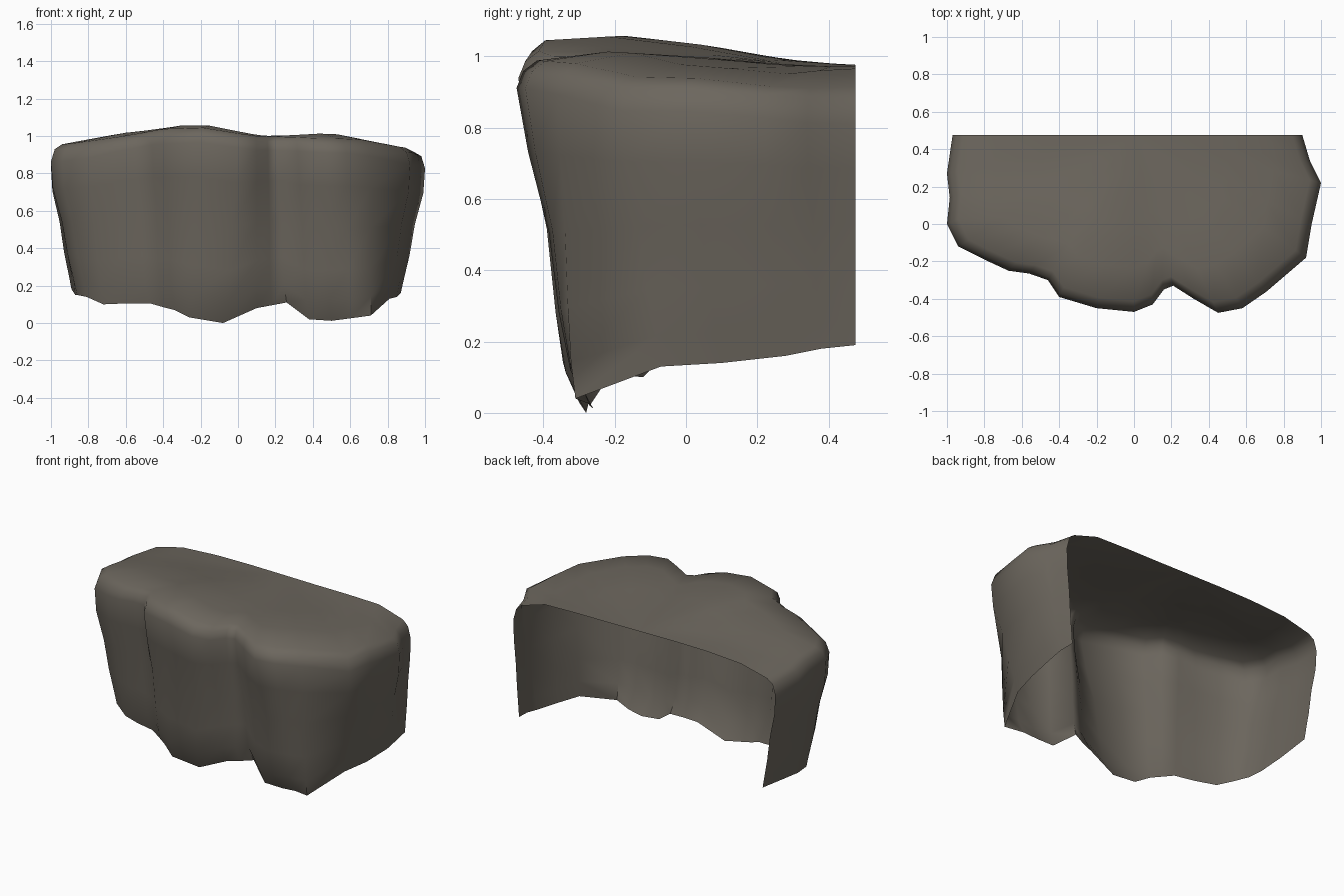
import bpy, bmesh, math

if "Cube" in bpy.data.objects:
    bpy.data.objects.remove(bpy.data.objects["Cube"])

# Plan stations, back-left -> front -> back-right:
# shoulder x, y | lower edge x, y, z
STATIONS = [
    (-.97, .475, -.88, .475, .20), (-1.0, .27, -.89, .25, .18),
    (-.985, .14, -.87, .10, .15), (-1.0, .0, -.86, .0, .15),
    (-.94, -.12, -.81, -.08, .14), (-.80, -.19, -.72, -.12, .10),
    (-.67, -.25, -.60, -.17, .105), (-.56, -.265, -.47, -.20, .105),
    (-.46, -.30, -.40, -.23, .085), (-.40, -.39, -.34, -.26, .07),
    (-.20, -.45, -.26, -.30, .03), (.0, -.47, -.08, -.28, .0),
    (.10, -.43, .10, -.26, .08), (.16, -.35, .18, -.24, .095),
    (.21, -.33, .26, -.21, .11), (.32, -.40, .38, -.27, .02),
    (.45, -.475, .50, -.26, .012), (.58, -.45, .60, -.27, .025),
    (.71, -.36, .71, -.31, .04), (.92, -.18, .81, -.07, .13),
    (.95, .0, .85, .10, .14), (1.0, .22, .87, .28, .16),
    (.94, .34, .87, .38, .18), (.90, .475, .86, .475, .19),
]
BACK = .475
# Wall profile: (height fraction, outward fraction at front, at sides)
WALL = [(0, 0, 0), (.12, .3, .14), (.3, .45, .36), (.55, .58, .58),
        (.8, .85, .93), (1, 1, 1)]
# Top cap: (scale towards the middle of the back edge, drop below the top)
CAP = [(.98, .025), (.94, .0), (.75, .0), (.5, .0), (.25, .0), (0, .0)]


def ramp(v, a, b):
    t = min(1, max(0, (v - a) / (b - a)))
    return t * t * (3 - 2 * t)


def bump(x, y, cx, cy, rx, ry, h):
    return h * math.exp(-((x - cx) / rx) ** 2 - ((y - cy) / ry) ** 2)


def top_height(x, y):
    z = .97
    z += bump(x, y, -.23, -.22, .32, .42, .09)
    z += bump(x, y, .44, -.14, .24, .28, .045)
    z += bump(x, y, -.62, .02, .25, .2, .03)
    z -= .035 * ramp(x, .6, .95) + .02 * ramp(-x, .6, .95)
    # back corners dip
    z -= .04 * ramp(abs(x), .65, .95) * ramp(y, 0, .475)
    return z


def sideness(x):
    return ramp(abs(x), .6, .9)


# Rock ledge: open-backed, open-bottomed shell
bm = bmesh.new()
rings = []
for h, front, side in WALL:
    ring = []
    for tx, ty, bx, by, bz in STATIONS:
        k = sideness(tx)
        w = front + (side - front) * k
        zt = top_height(tx, ty) - .07 - .02 * k
        ring.append(bm.verts.new((bx + (tx - bx) * w, by + (ty - by) * w,
                                  bz + (zt - bz) * h)))
    rings.append(ring)
for s, drop in CAP:
    ring = []
    for tx, ty, *_ in STATIONS:
        x, y = tx * s, BACK + (ty - BACK) * s
        ring.append(bm.verts.new((x, y, top_height(x, y) - drop)))
    rings.append(ring)
for low, high in zip(rings, rings[1:]):
    for i in range(len(low) - 1):
        bm.faces.new((low[i], low[i + 1], high[i + 1], high[i]))
bmesh.ops.remove_doubles(bm, verts=bm.verts, dist=.0005)

mesh = bpy.data.meshes.new("rock_ledge")
bm.to_mesh(mesh)
bm.free()
rock = bpy.data.objects.new("rock_ledge", mesh)
bpy.context.collection.objects.link(rock)

# Brown-grey stone
stone = bpy.data.materials.new("brown_grey_stone")
stone.diffuse_color = (.15, .134, .111, 1)
stone.use_nodes = True
stone.node_tree.nodes["Principled BSDF"].inputs["Base Color"].default_value = stone.diffuse_color
mesh.materials.append(stone)

bpy.context.view_layer.objects.active = rock
rock.select_set(True)
bpy.ops.object.shade_smooth_by_angle(angle=math.radians(60))
